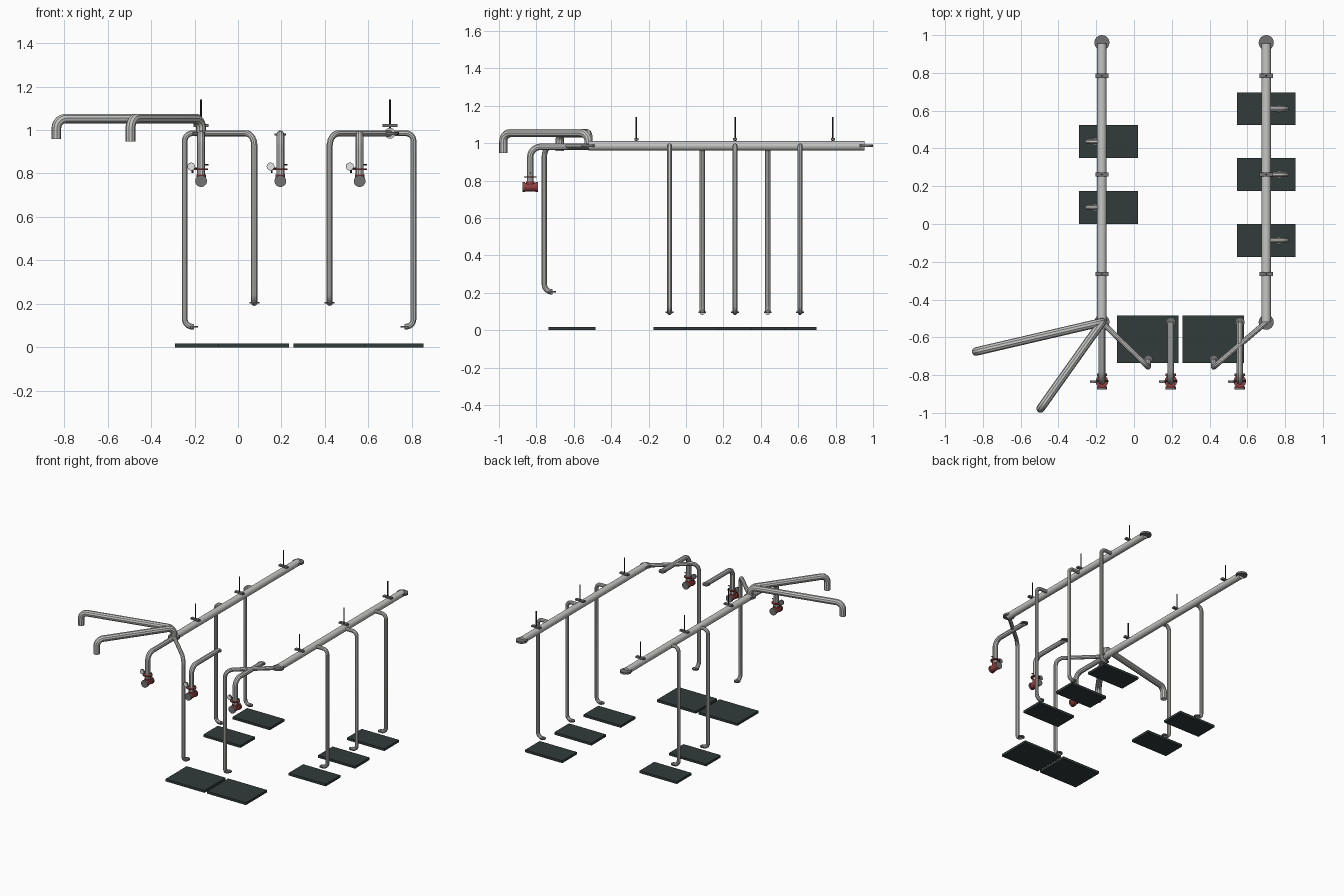
import bpy, bmesh, math
from mathutils import Vector, Matrix

if "Cube" in bpy.data.objects:
    bpy.data.objects.remove(bpy.data.objects["Cube"])


def material(name, rgb):
    m = bpy.data.materials.new(name)
    m.diffuse_color = (*rgb, 1)
    m.use_nodes = True
    m.node_tree.nodes["Principled BSDF"].inputs["Base Color"].default_value = m.diffuse_color
    return m


STEEL = material("galvanised_steel", (0.56, 0.56, 0.55))
GREY = material("flange_grey", (0.17, 0.17, 0.17))
DARK = material("rod_black", (0.03, 0.03, 0.03))
SLAB = material("slab_dark_green", (0.032, 0.045, 0.043))
RED = material("valve_red", (0.28, 0.05, 0.05))
WHITE = material("gauge_white", (0.8, 0.8, 0.8))


def add(name, mesh, mat, smooth=True):
    ob = bpy.data.objects.new(name, mesh)
    bpy.context.collection.objects.link(ob)
    mesh.materials.clear()
    mesh.materials.append(mat)
    if smooth:
        bpy.ops.object.select_all(action='DESELECT')
        ob.select_set(True)
        bpy.context.view_layer.objects.active = ob
        bpy.ops.object.shade_smooth_by_angle(angle=math.radians(35))
    return ob


def rod(name, a, b, r, mat, sides=20):
    """Closed cylinder from point a to point b."""
    a, b = Vector(a), Vector(b)
    d = b - a
    mtx = Matrix.Translation((a + b) / 2) @ d.to_track_quat('Z', 'Y').to_matrix().to_4x4()
    bm = bmesh.new()
    bmesh.ops.create_cone(bm, cap_ends=True, segments=sides, radius1=r, radius2=r,
                          depth=d.length, matrix=mtx)
    me = bpy.data.meshes.new(name)
    bm.to_mesh(me)
    bm.free()
    return add(name, me, mat)


def disc(name, c, r, t, mat, axis=(0, 0, 1)):
    h = Vector(axis) * t / 2
    return rod(name, Vector(c) - h, Vector(c) + h, r, mat, 24)


def box(name, c, size, mat):
    bm = bmesh.new()
    bmesh.ops.create_cube(bm, size=1, matrix=Matrix.Translation(c) @ Matrix.Diagonal((*size, 1)))
    me = bpy.data.meshes.new(name)
    bm.to_mesh(me)
    bm.free()
    return add(name, me, mat, False)


def pipe(name, pts, r, bend):
    """Round pipe along a path with filleted corners."""
    p = [Vector(q) for q in pts]
    path = [p[0]]
    for i in range(1, len(p) - 1):
        d1, d2 = p[i - 1] - p[i], p[i + 1] - p[i]
        s = min(bend, d1.length * 0.48 if i > 1 else d1.length * 0.95,
                d2.length * 0.48 if i < len(p) - 2 else d2.length * 0.95)
        a, b = d1.normalized(), d2.normalized()
        # circular arc tangent to both legs
        half = a.angle(b) / 2
        rad = s * math.tan(half)
        centre = p[i] + (a + b).normalized() * (s / math.cos(half))
        u = (p[i] + a * s - centre) / rad
        sweep = math.pi - 2 * half
        w = -a
        for k in range(8):
            t = sweep * k / 7
            path.append(centre + rad * (u * math.cos(t) + w * math.sin(t)))
    path.append(p[-1])
    cu = bpy.data.curves.new(name, 'CURVE')
    cu.dimensions = '3D'
    cu.bevel_depth = r
    cu.bevel_resolution = 3
    cu.use_fill_caps = True
    sp = cu.splines.new('POLY')
    sp.points.add(len(path) - 1)
    for q, v in zip(sp.points, path):
        q.co = (*v, 1)
    tmp = bpy.data.objects.new(name + "_path", cu)
    bpy.context.collection.objects.link(tmp)
    dg = bpy.context.evaluated_depsgraph_get()
    me = bpy.data.meshes.new_from_object(tmp.evaluated_get(dg))
    bpy.data.objects.remove(tmp)
    return add(name, me, STEEL)


Z = 0.985          # header centre height
LX, RX = -0.17, 0.70
Y0, Y1 = -0.52, 0.96

# Long header pipes with end flanges and hangers
for side, x in (("left", LX), ("right", RX)):
    rod(side + "_header", (x, Y0, Z), (x, Y1 - 0.005, Z), 0.025, STEEL)
    for y in (Y0, Y1):
        disc(side + "_end_flange", (x, y, Z), 0.04, 0.014, GREY)
    for y in (-0.265, 0.262, 0.785):
        box(side + "_hanger_bar", (x, y, 1.021), (0.07, 0.022, 0.012), GREY)
        rod(side + "_hanger_rod", (x, y, 1.01), (x, y, 1.14), 0.004, DARK, 8)

# Side drop pipes with foot elbows, and the floor slabs below them
for side, x, out, ys in (("left", LX, -1, (0.087, 0.437)), ("right", RX, 1, (-0.088, 0.262, 0.61))):
    dx = x + out * 0.108 if out > 0 else x - 0.075
    for y in ys:
        pipe(side + "_drop", [(x, y, Z), (dx, y, Z), (dx, y, 0.095), (dx - out * 0.042, y, 0.095)],
             0.0138, 0.035)
        disc(side + "_drop_flange", (dx - out * 0.04, y, 0.095), 0.021, 0.008, GREY)
        slab_x = 0.70 if out > 0 else -0.135
        box(side + "_slab", (slab_x, y, 0.009), (0.31, 0.174, 0.018), SLAB)

# Front drop pipes branching diagonally from the header ends
for side, x, ex in (("left", LX, 0.075), ("right", RX, 0.422)):
    pipe(side + "_front_drop", [(x, Y0, Z), (ex, -0.757, Z), (ex, -0.757, 0.205),
                                (ex, -0.715, 0.205)], 0.0145, 0.055)
    disc(side + "_front_drop_flange", (ex, -0.717, 0.205), 0.023, 0.008, GREY)
for x in (0.073, 0.419):
    box("front_slab", (x, -0.61, 0.009), (0.325, 0.252, 0.018), SLAB)

# Discharge arms that rise from the left header and turn down
for name, ex, ey, low in (("long_arm", -0.836, -0.675, 0.958), ("short_arm", -0.495, -0.977, 0.948)):
    pipe(name, [(LX, Y0, Z), (LX, Y0, 1.053), (ex, ey, 1.053), (ex, ey, low)], 0.0225, 0.045)

# Inlet branches with valve, red ring and gauge
VY = -0.833
for x in (LX, 0.195, 0.56):
    pipe("inlet_pipe", [(x, Y0, 0.98), (x, VY, 0.98), (x, VY, 0.765)], 0.018, 0.055)
    disc("inlet_flange", (x, Y0, 0.98), 0.026, 0.01, GREY)
    disc("valve_ring", (x, VY, 0.819), 0.033, 0.007, RED)
    rod("valve_body", (x, VY - 0.035, 0.765), (x, VY + 0.035, 0.765), 0.023, RED)
    rod("valve_neck", (x, VY, 0.765), (x, VY, 0.795), 0.022, RED)
    for s in (-1, 1):
        disc("valve_rim", (x, VY + s * 0.032, 0.765), 0.027, 0.008, RED, (0, 1, 0))
        disc("valve_cover", (x, VY + s * 0.039, 0.765), 0.027, 0.006, GREY, (0, 1, 0))
    # gauge on a short stem
    rod("gauge_arm", (x, VY, 0.824), (x - 0.04, VY, 0.824), 0.004, DARK, 8)
    rod("gauge_stem", (x - 0.04, VY, 0.803), (x - 0.04, VY, 0.83), 0.004, DARK, 8)
    disc("gauge_case", (x - 0.045, VY, 0.832), 0.018, 0.010, GREY, (0, 1, 0))
    disc("gauge_face", (x - 0.045, VY - 0.006, 0.832), 0.016, 0.004, WHITE, (0, 1, 0))
    rod("valve_handle", (x, VY, 0.84), (x + 0.034, VY, 0.84), 0.004, DARK, 8)
